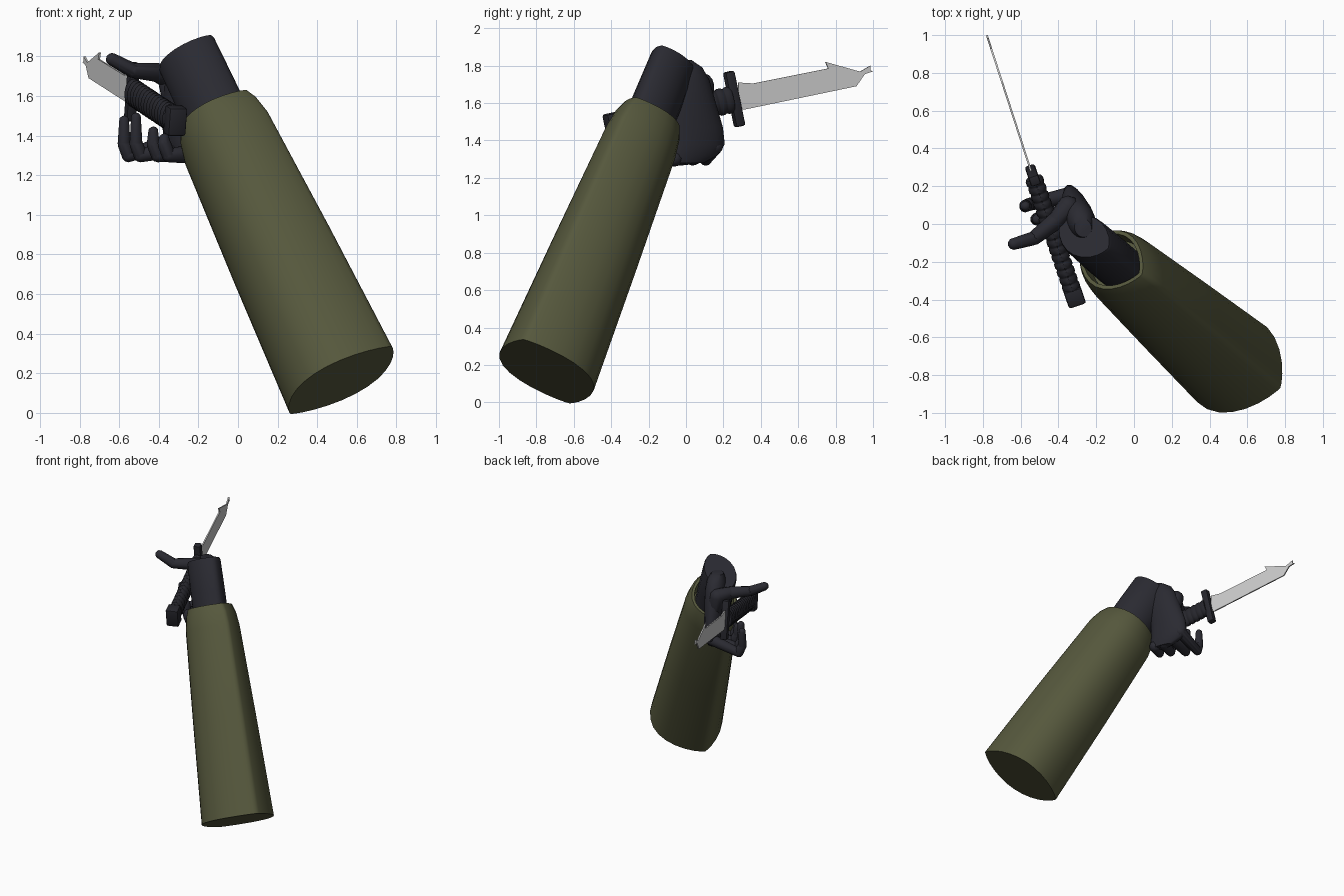
import bpy, bmesh, math
from mathutils import Vector as V, Matrix

if "Cube" in bpy.data.objects:
    bpy.data.objects.remove(bpy.data.objects["Cube"])


def mat(name, rgb):
    m = bpy.data.materials.new(name)
    m.diffuse_color = (*rgb, 1)
    m.use_nodes = True
    m.node_tree.nodes["Principled BSDF"].inputs["Base Color"].default_value = m.diffuse_color
    return m


GREEN = mat("olive cloth", (0.092, 0.097, 0.046))
GLOVE = mat("dark glove", (0.023, 0.023, 0.031))
GRIP = mat("dark grip", (0.019, 0.019, 0.025))
STEEL = mat("steel", (0.60, 0.60, 0.60))


def finish(bm, name, material, angle=40):
    bmesh.ops.recalc_face_normals(bm, faces=bm.faces[:])
    me = bpy.data.meshes.new(name)
    for f in bm.faces:
        f.smooth = True
    bm.to_mesh(me)
    bm.free()
    me.set_sharp_from_angle(angle=math.radians(angle))
    me.materials.append(material)
    ob = bpy.data.objects.new(name, me)
    bpy.context.collection.objects.link(ob)
    return ob


def loft(name, rings, u, v, material, n=24, angle=40, lens=1.0):
    """Skin rings (centre, u radius, v radius), capped; lens > 1 sharpens the u ends."""
    bm = bmesh.new()
    loops = []
    for c, ru, rv in rings:
        loop = []
        for i in range(n):
            a = 2 * math.pi * i / n
            s = math.copysign(abs(math.sin(a)) ** lens, math.sin(a))
            loop.append(bm.verts.new(V(c) + u * ru * math.cos(a) + v * rv * s))
        loops.append(loop)
    for a, b in zip(loops, loops[1:]):
        for i in range(n):
            j = (i + 1) % n
            bm.faces.new((a[i], a[j], b[j], b[i]))
    bm.faces.new(loops[0])
    bm.faces.new(loops[-1])
    return finish(bm, name, material, angle)


# Unit ball points used for rounded bones
ball = bmesh.new()
bmesh.ops.create_icosphere(ball, subdivisions=2, radius=1)
BALL = [p.co.copy() for p in ball.verts]
ball.free()


def digit(name, pts, radii):
    """Finger made of rounded bones, each the hull of two balls."""
    whole = bmesh.new()
    for p, q, r, s in zip(pts, pts[1:], radii, radii[1:]):
        bone = bmesh.new()
        for c, rad in ((p, r), (q, s)):
            for b in BALL:
                bone.verts.new(c + b * rad)
        bmesh.ops.convex_hull(bone, input=bone.verts[:])
        copies = {}
        for f in bone.faces:
            for x in f.verts:
                if x not in copies:
                    copies[x] = whole.verts.new(x.co)
            whole.faces.new([copies[x] for x in f.verts])
        bone.free()
    return finish(whole, name, GLOVE, 50)


# Sleeve and forearm share one slanted axis
d = V((-0.405, 0.351, 0.856)).normalized()
u = V((0.782, -0.376, 0.496))
u = (u - d * u.dot(d)).normalized()
v = d.cross(u)
base = V((0.52, -0.745, 0.165))


def along(t):
    return base + d * t


loft("sleeve", [(along(0), 0.33, 0.272), (along(0.75), 0.30, 0.235),
                (along(1.44), 0.265, 0.198), (along(1.54), 0.242, 0.185),
                (along(1.60), 0.212, 0.166), (along(1.60), 0.19, 0.146),
                (along(1.50), 0.185, 0.142)], u, v, GREEN, 28, 40, 1.6)
loft("forearm", [(along(1.40), 0.175, 0.122), (along(1.70), 0.175, 0.122),
                 (along(1.94), 0.172, 0.118), (along(1.955), 0.165, 0.113)],
     u, v, GLOVE, 20, 40, 1.35)

# Palm hanging down from the wrist
pu, pv = V((-0.32, 0.95, 0)), V((0.95, 0.32, 0))
loft("palm", [((-0.27, -0.02, 1.83), 0.05, 0.045), ((-0.275, 0.0, 1.79), 0.09, 0.065),
              ((-0.28, 0.01, 1.72), 0.12, 0.078), ((-0.29, 0.03, 1.60), 0.135, 0.08),
              ((-0.30, 0.055, 1.47), 0.15, 0.07), ((-0.302, 0.06, 1.38), 0.155, 0.06),
              ((-0.295, 0.035, 1.32), 0.14, 0.05), ((-0.28, 0.0, 1.28), 0.10, 0.03)],
     pu, pv, GLOVE, 20)

# Four hooked fingers: knuckle (y, z), bend x, tip height
for label, y, kz, x, z in (("index", 0.155, 1.37, -0.572, 1.475),
                           ("middle", 0.085, 1.335, -0.512, 1.49),
                           ("ring", 0.01, 1.315, -0.425, 1.42),
                           ("little", -0.06, 1.305, -0.37, 1.385)):
    kx = -0.30 - 0.34 * (y - 0.05)
    digit(label + "_finger",
          [V((kx, y, kz)), V((x + 0.02, y - 0.05, 1.30)),
           V((x - 0.003, y - 0.06, 1.36)), V((x - 0.003, y - 0.06, z))],
          [0.045, 0.035, 0.034, 0.026])

# Thumb reaching over the grip
digit("thumb", [V((-0.32, 0.08, 1.58)), V((-0.35, 0.09, 1.70)), V((-0.41, 0.02, 1.718)),
                V((-0.53, -0.075, 1.728)), V((-0.636, -0.105, 1.785))],
      [0.065, 0.06, 0.048, 0.038, 0.032])

# Knife frame: k along the knife, h sideways, w up
k = V((-0.24, 0.70, 0.16)).normalized()
h = k.cross(V((0, 0, 1))).normalized()
w = h.cross(k)
pommel = V((-0.315, -0.385, 1.475))


def knife(t):
    return pommel + k * t


def block(name, centre, size, bevel):
    bm = bmesh.new()
    bmesh.ops.create_cube(bm, size=1)
    rot = Matrix((h, k, w)).transposed().to_4x4()
    bm.transform(Matrix.Translation(centre) @ rot @ Matrix.Diagonal((*size, 1)))
    bmesh.ops.bevel(bm, geom=bm.edges[:], offset=bevel, segments=2, affect='EDGES', profile=0.5)
    return finish(bm, name, GRIP, 35)


# Ribbed grip
rings = []
for i in range(15):
    t = 0.04 + i * 0.043
    rings += [(knife(t), 0.043, 0.067), (knife(t + 0.008), 0.048, 0.073),
              (knife(t + 0.030), 0.048, 0.073), (knife(t + 0.038), 0.043, 0.067)]
loft("grip", rings, h, w, GRIP, 16, 35)
block("pommel", knife(0.005), (0.095, 0.09, 0.145), 0.012)
block("guard", knife(0.695), (0.055, 0.055, 0.30), 0.012)

# Clipped blade: (y, z) outline extruded to a thin plate
outline = [(0.28, 1.575), (0.28, 1.71), (0.36, 1.705), (0.76, 1.785), (0.745, 1.82), (0.93, 1.768),
           (0.985, 1.80), (0.985, 1.775), (1.0, 1.77), (0.955, 1.755), (0.91, 1.69), (0.31, 1.565)]
bm = bmesh.new()
sides = [[bm.verts.new(V((-0.555 - 0.325 * (y - 0.31), y, z)) + h * s) for y, z in outline]
         for s in (-0.005, 0.005)]
for s in sides:
    bm.faces.new(s)
for i in range(len(outline)):
    j = (i + 1) % len(outline)
    bm.faces.new((sides[0][i], sides[0][j], sides[1][j], sides[1][i]))
finish(bm, "blade", STEEL, 30)
